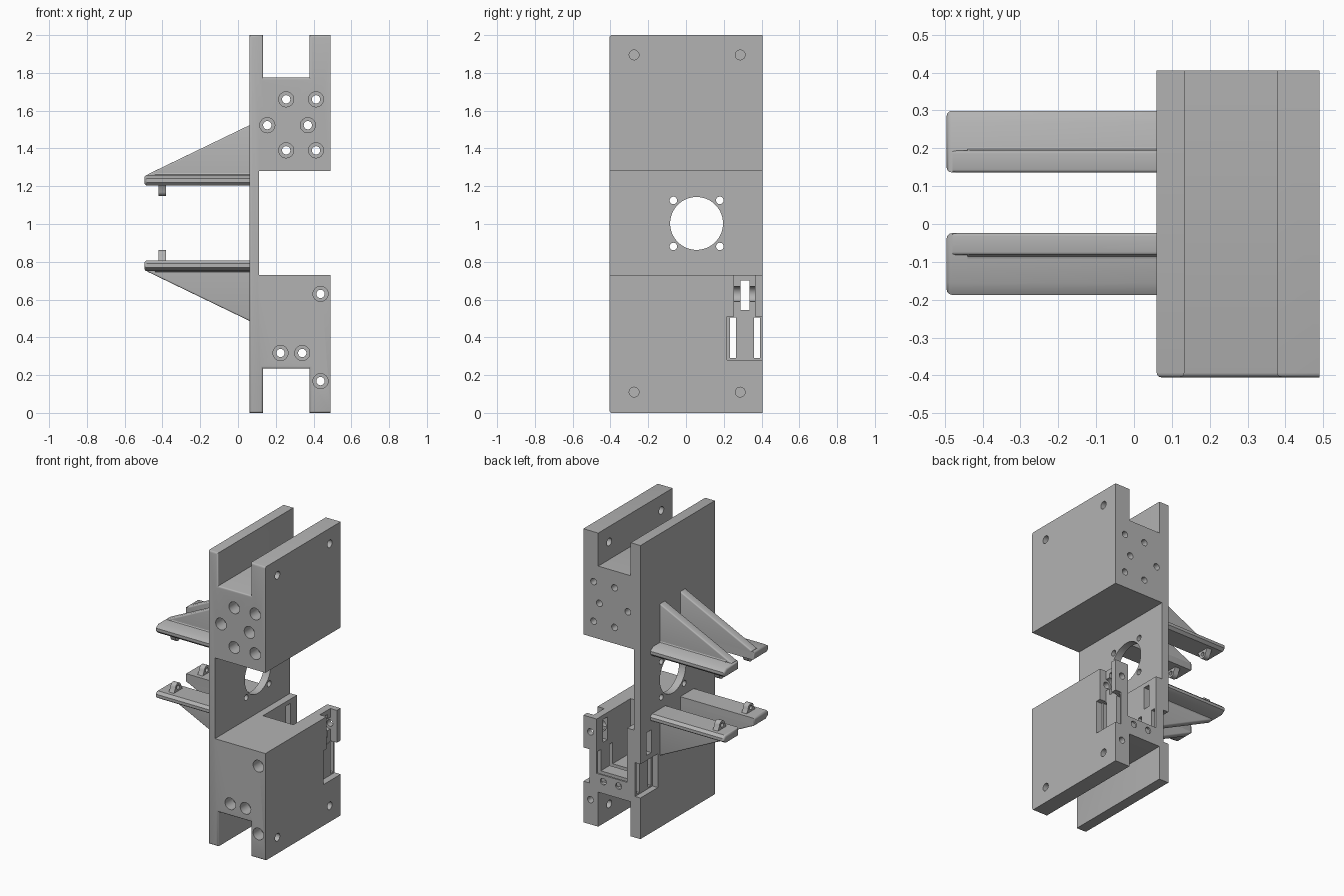
import bpy, bmesh, math
from mathutils import Matrix, Vector

cube = bpy.data.objects.get("Cube")
if cube:
    bpy.data.objects.remove(cube, do_unlink=True)

grey = bpy.data.materials.new("matte_grey")
grey.use_nodes = True
colour = (0.45, 0.45, 0.45, 1)
grey.diffuse_color = colour
grey.node_tree.nodes["Principled BSDF"].inputs["Base Color"].default_value = colour


def finish(name, bm):
    bmesh.ops.recalc_face_normals(bm, faces=bm.faces)
    mesh = bpy.data.meshes.new(name)
    bm.to_mesh(mesh)
    bm.free()
    mesh.materials.append(grey)
    obj = bpy.data.objects.new(name, mesh)
    bpy.context.collection.objects.link(obj)
    return obj


def prism(name, points, axis, start, end, bevel=0, pick=None):
    """Extrude a 2D outline along an axis, bevelling the picked edges."""
    def place(p, d):
        return (d, *p) if axis == "x" else (p[0], d, p[1])
    bm = bmesh.new()
    face = bm.faces.new([bm.verts.new(place(p, start)) for p in points])
    ext = bmesh.ops.extrude_face_region(bm, geom=[face])
    shift = Vector(place((0, 0), end - start))
    for v in ext["geom"]:
        if isinstance(v, bmesh.types.BMVert):
            v.co += shift
    bmesh.ops.recalc_face_normals(bm, faces=bm.faces)
    if bevel:
        edges = [e for e in bm.edges if pick(e)]
        bmesh.ops.bevel(bm, geom=edges, offset=bevel, segments=3,
                        profile=0.5, affect="EDGES", clamp_overlap=True)
    return finish(name, bm)


def box(name, x, y, z):
    return prism(name, [(x[0], z[0]), (x[1], z[0]), (x[1], z[1]), (x[0], z[1])],
                 "y", y[0], y[1])


def rod(name, centre, radius, axis, start, end, sides=32):
    pts = [(centre[0] + radius * math.cos(2 * math.pi * i / sides),
            centre[1] + radius * math.sin(2 * math.pi * i / sides)) for i in range(sides)]
    return prism(name, pts, axis, start, end)


def cut(target, cutter):
    cutter.hide_render = True
    mod = target.modifiers.new("cut", "BOOLEAN")
    mod.operation = "DIFFERENCE"
    mod.solver = "EXACT"
    mod.object = cutter
    bpy.context.view_layer.update()
    deps = bpy.context.evaluated_depsgraph_get()
    mesh = bpy.data.meshes.new_from_object(target.evaluated_get(deps))
    target.modifiers.clear()
    target.data = mesh
    bpy.data.objects.remove(cutter, do_unlink=True)


def smooth(obj):
    bpy.ops.object.select_all(action="DESELECT")
    obj.select_set(True)
    bpy.context.view_layer.objects.active = obj
    bpy.ops.object.shade_smooth_by_angle(angle=math.radians(35))


# Body: two blocks with channels, joined by a thin web
L, R, HALF = 0.06, 0.49, 0.405
outline = [(L, 0), (0.133, 0), (0.133, 0.235), (0.378, 0.235), (0.378, 0), (R, 0),
           (R, 0.73), (0.11, 0.73), (0.11, 1.28), (R, 1.28),
           (R, 2), (0.378, 2), (0.378, 1.775), (0.133, 1.775), (0.133, 2), (L, 2)]
body = prism("body", outline, "y", -HALF, HALF, 0.012,
             lambda e: all(v.co.y < -0.4 and (v.co.z < 0.5 or v.co.z > 1.5) for v in e.verts))

# Pocket open to the top and back of the lower block
cut(body, box("pocket", (0.16, 0.39), (0.04, 0.5), (0.36, 0.8)))

# Shallow recesses on the outer faces, with slots through both walls
cut(body, box("left_recess", (0.445, 0.6), (0.218, 0.5), (0.28, 0.51)))
cut(body, box("right_recess", (0.0, 0.10), (0.218, 0.5), (0.28, 0.51)))
cut(body, box("top_recess", (0.44, 0.6), (0.253, 0.365), (0.505, 0.8)))
cut(body, rod("round_recess", (0.44, 0.63), 0.04, "y", 0.253, 0.365))
for y in (0.233, 0.36):
    cut(body, box("slot", (0, 0.6), (y, y + 0.032), (0.29, 0.505)))
cut(body, box("window", (0, 0.6), (0.288, 0.337), (0.545, 0.7)))

# Counterbored holes running front to back
for c in [(0.255, 1.66), (0.413, 1.66), (0.155, 1.523), (0.37, 1.523), (0.255, 1.39),
          (0.413, 1.39), (0.437, 0.63), (0.225, 0.317), (0.34, 0.317), (0.437, 0.168)]:
    cut(body, rod("bolt_hole", c, 0.022, "y", -0.5, 0.5, 24))
    cut(body, rod("counterbore", c, 0.04, "y", -0.5, -0.32, 24))

# Cross holes in the left legs
for y in (-0.275, 0.287):
    for z in (0.11, 1.895):
        cut(body, rod("leg_hole", (y, z), 0.026, "x", 0.3, 0.6, 24))

# Round opening in the web with four screw holes
MID = 0.056
cut(body, rod("opening", (MID, 1.003), 0.14, "x", 0, 0.2, 64))
for sy in (-1, 1):
    for sz in (-1, 1):
        cut(body, rod("screw_hole", (MID + sy * 0.123, 1.003 + sz * 0.122), 0.02,
                      "x", 0, 0.2, 24))
smooth(body)


# Arms: flange, triangular gusset and lug, built once and mirrored
def arm_parts():
    flange_section = [(0.08, 1.203), (0.225, 1.203), (0.243, 1.22),
                      (0.243, 1.24), (0.212, 1.26), (0.08, 1.26)]
    flange = prism("flange", flange_section, "x", -0.495, 0.065, 0.014,
                   lambda e: all(v.co.x < -0.49 for v in e.verts))
    gusset = prism("gusset", [(-0.48, 1.25), (0.065, 1.25), (0.065, 1.525), (-0.48, 1.262)],
                   "y", 0.08, 0.138, 0.008,
                   lambda e: all(v.co.z > 1.255 for v in e.verts)
                   and abs(e.verts[0].co.y - e.verts[1].co.y) < 0.001)
    fillet = prism("fillet", [(0.13, 1.255), (0.16, 1.255), (0.142, 1.262), (0.135, 1.275)],
                   "x", -0.44, 0.065)
    lug_section = [(0.105, 1.21), (0.205, 1.21)]
    lug_section += [(0.155 + 0.03 * math.cos(a), 1.178 - 0.03 * math.sin(a))
                    for a in [math.pi * i / 10 for i in range(11)]]
    lug = prism("lug", lug_section, "x", -0.42, -0.382)
    cut(lug, rod("lug_hole", (0.155, 1.178), 0.014, "x", -0.5, -0.3, 20))
    return [flange, gusset, fillet, lug]


parts = arm_parts()
for sy, back in ((1, "back"), (-1, "front")):
    for sz, level in ((1, "upper"), (-1, "lower")):
        for part in parts:
            bm = bmesh.new()
            bm.from_mesh(part.data)
            matrix = (Matrix.Translation((0, MID, 1.005)) @ Matrix.Diagonal((1, sy, sz, 1))
                      @ Matrix.Translation((0, 0, -1.005)))
            bmesh.ops.transform(bm, matrix=matrix, verts=bm.verts)
            smooth(finish(f"{level}_{back}_arm_{part.name}", bm))
for part in parts:
    bpy.data.objects.remove(part, do_unlink=True)
